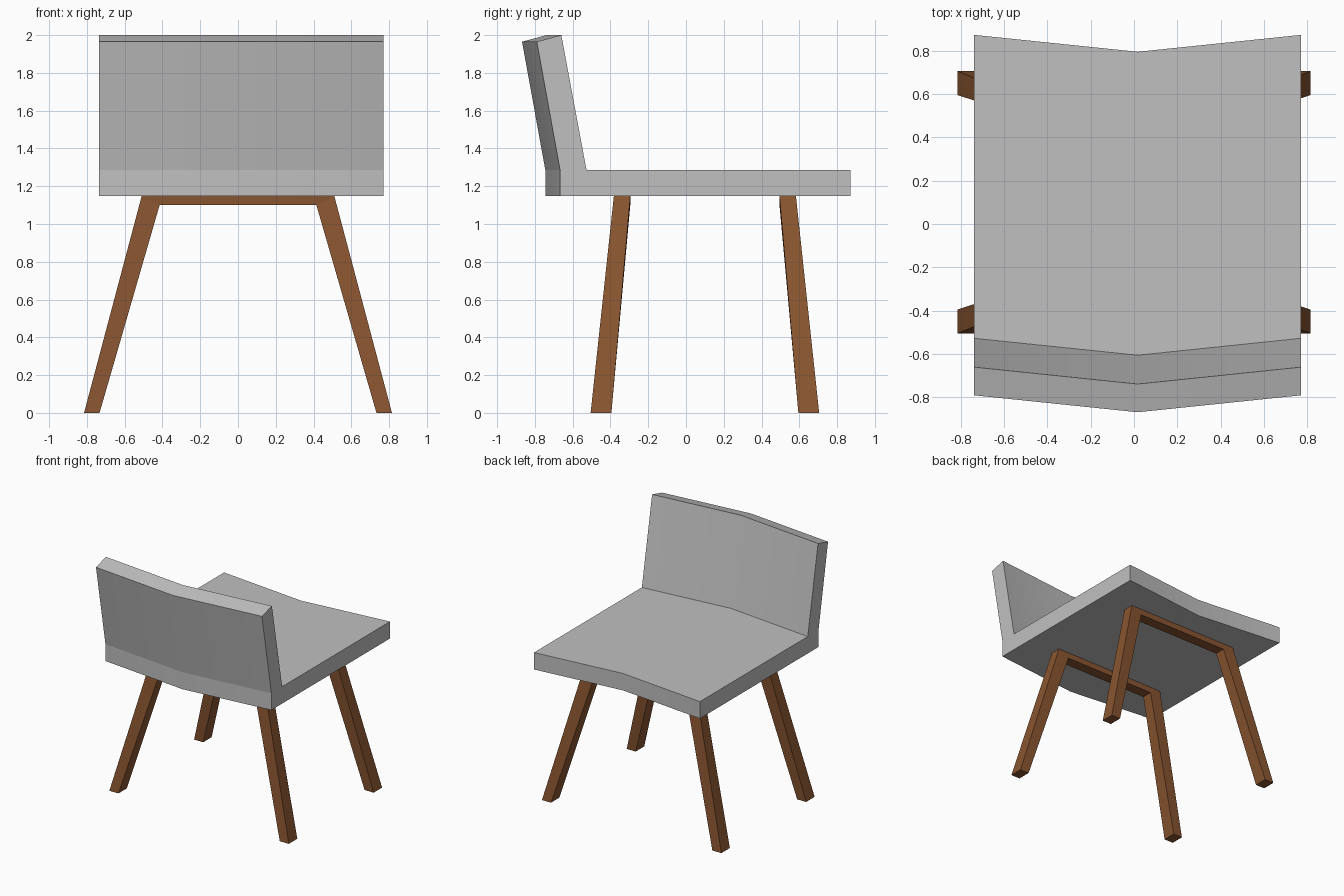
import bpy, bmesh

if "Cube" in bpy.data.objects:
    bpy.data.objects.remove(bpy.data.objects["Cube"])


def material(name, rgb):
    m = bpy.data.materials.new(name)
    m.diffuse_color = (*rgb, 1.0)
    m.use_nodes = True
    m.node_tree.nodes["Principled BSDF"].inputs["Base Color"].default_value = m.diffuse_color
    return m


def loft(name, rings, mat, smooth_ring=None):
    """Skin a list of equal-sized rings and cap both ends.
    Edges of smooth_ring stay soft, all other edges are sharp."""
    bm = bmesh.new()
    vs = [[bm.verts.new(p) for p in ring] for ring in rings]
    n = len(vs[0])
    for a, b in zip(vs, vs[1:]):
        for i in range(n):
            j = (i + 1) % n
            bm.faces.new((a[i], a[j], b[j], b[i]))
    bm.faces.new(vs[0])
    bm.faces.new(vs[-1])
    bmesh.ops.recalc_face_normals(bm, faces=bm.faces[:])
    soft = set(vs[smooth_ring]) if smooth_ring is not None else set()
    for f in bm.faces:
        f.smooth = bool(soft)
    for e in bm.edges:
        e.smooth = e.verts[0] in soft and e.verts[1] in soft
    me = bpy.data.meshes.new(name)
    bm.to_mesh(me)
    bm.free()
    me.materials.append(mat)
    ob = bpy.data.objects.new(name, me)
    bpy.context.collection.objects.link(ob)
    return ob


grey = material("light grey", (0.53, 0.53, 0.53))
wood = material("brown wood", (0.25, 0.09, 0.03))

# Seat and backrest: one L-shaped profile (y, z) swept across a shallow V
profile = [(0.872, 1.148), (0.872, 1.287), (-0.527, 1.287),
           (-0.66, 2.0), (-0.79, 1.965), (-0.667, 1.287), (-0.667, 1.148)]
stations = [(-0.737, 0.0), (0.017, -0.078), (0.77, 0.0)]
loft("seat_and_backrest",
     [[(x, y + dy, z) for y, z in profile] for x, dy in stations],
     grey, smooth_ring=1)

# Leg frames: splayed legs joined by a crossbar, mirrored about y = 0.1
CENTRE = 0.1


def leg_frame(name, side):
    foot, top = (0.495, 0.605), (0.395, 0.482)  # inner and outer depth

    def ring(xo, zo, xi, zi, depth):
        a, b = (CENTRE + side * d for d in depth)
        return [(xo, a, zo), (xo, b, zo), (xi, b, zi), (xi, a, zi)]

    loft(name, [ring(-0.815, 0, -0.733, 0, foot),
                ring(-0.51, 1.148, -0.415, 1.10, top),
                ring(0.51, 1.148, 0.415, 1.10, top),
                ring(0.815, 0, 0.733, 0, foot)], wood)


leg_frame("front_leg_frame", -1)
leg_frame("rear_leg_frame", 1)
